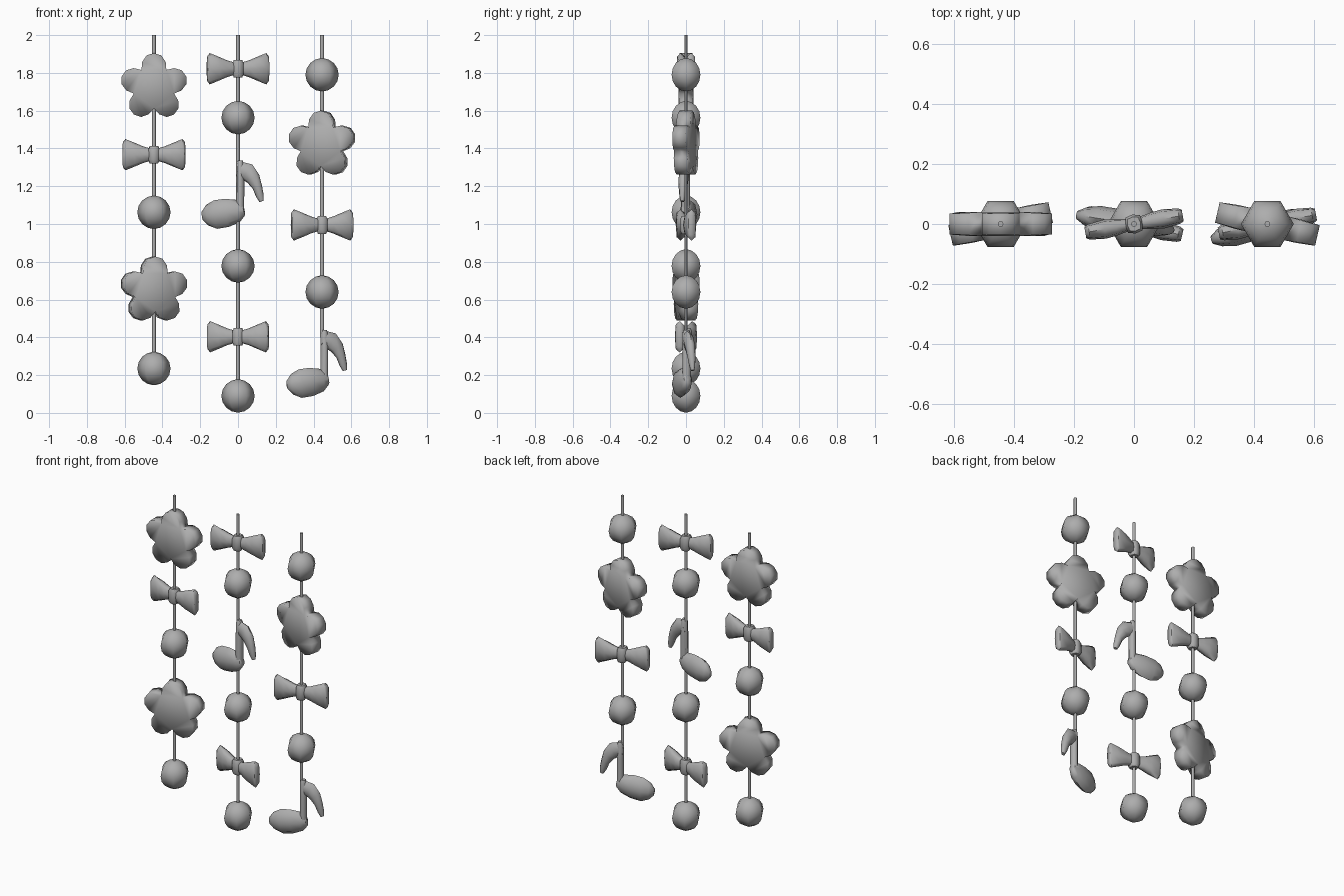
import bpy, bmesh, math
from math import sin, cos, pi, radians
from mathutils import Vector

if "Cube" in bpy.data.objects:
    bpy.data.objects.remove(bpy.data.objects["Cube"])

grey = bpy.data.materials.new("soft_grey")
grey.diffuse_color = (0.42, 0.42, 0.42, 1)
grey.use_nodes = True
grey.node_tree.nodes["Principled BSDF"].inputs["Base Color"].default_value = grey.diffuse_color


def finish(bm, name, x, z, yaw=0, angle=60):
    """Turn a bmesh into a smooth shaded object placed on its strand."""
    bmesh.ops.recalc_face_normals(bm, faces=bm.faces)
    me = bpy.data.meshes.new(name)
    bm.to_mesh(me)
    bm.free()
    me.materials.append(grey)
    ob = bpy.data.objects.new(name, me)
    bpy.context.collection.objects.link(ob)
    ob.location = (x, 0, z)
    ob.rotation_euler.z = radians(yaw)
    me.set_sharp_from_angle(angle=radians(angle))
    return ob


def sweep(bm, stations, n=8, power=1.0):
    """Skin rings along stations (x, z, half width in plane, half depth)."""
    pts = [Vector((s[0], 0, s[1])) for s in stations]
    shape = lambda v: math.copysign(abs(v) ** power, v) if abs(v) > 1e-6 else 0
    rings = []
    for i, (_, _, w, d) in enumerate(stations):
        t = (pts[min(i + 1, len(pts) - 1)] - pts[max(i - 1, 0)]).normalized()
        side = Vector((t.z, 0, -t.x))
        ring = []
        for k in range(n):
            a = 2 * pi * k / n
            p = pts[i] + side * w * shape(cos(a)) + Vector((0, d * shape(sin(a)), 0))
            ring.append(bm.verts.new(p))
        rings.append(ring)
    for a, b in zip(rings, rings[1:]):
        for k in range(n):
            j = (k + 1) % n
            bm.faces.new((a[k], a[j], b[j], b[k])).smooth = True
    for ring in (rings[0], rings[-1]):
        bm.faces.new(ring).smooth = True


def string(x, bottom):
    bm = bmesh.new()
    sweep(bm, [(0, 0, 0.01, 0.01), (0, 2 - bottom, 0.01, 0.01)], 6)
    finish(bm, "string", x, bottom)


def bead(x, z, r=0.088):
    bm = bmesh.new()
    prof = [max(0.02, i / 8) if i < 8 else 0.98 for i in range(9)]
    sweep(bm, [(0, -r * cos(pi * p), r * sin(pi * p), r * sin(pi * p)) for p in prof], 6)
    finish(bm, "bead", x, z, angle=80)


def bow(x, z, yaw):
    bm = bmesh.new()
    # two flared wings
    wing = [(0.02, 0.033, 0.02), (0.06, 0.045, 0.028), (0.10, 0.062, 0.032),
            (0.152, 0.083, 0.026), (0.165, 0.066, 0.02)]
    for s in (-1, 1):
        sweep(bm, [(s * px, 0, w, d) for px, w, d in wing], 8, 0.7)
    # centre knot
    sweep(bm, [(0, -0.047, 0.022, 0.024), (0, -0.03, 0.03, 0.032),
               (0, 0.03, 0.03, 0.032), (0, 0.047, 0.022, 0.024)], 8, 0.6)
    finish(bm, "bow", x, z, yaw)


def flower(x, z, yaw):
    bm = bmesh.new()
    # one petal outline: (angle from petal axis, radius, half depth)
    petal = [(-36, 0.112, 0.04), (-25, 0.147, 0.037), (-13, 0.172, 0.035),
             (0, 0.18, 0.035), (13, 0.172, 0.035), (25, 0.147, 0.037)]
    sides = []
    for s in (-1, 1):
        rim = []
        for k in range(5):
            for a, r, d in petal:
                t = radians(a + 72 * k)
                rim.append(bm.verts.new((r * sin(t), s * d, r * cos(t))))
        sides.append(rim)
        for k in range(5):
            loop = [rim[(6 * k + i) % 30] for i in range(7)]
            bm.faces.new(loop).smooth = True
        # flat centre
        bm.faces.new(rim[::6]).smooth = False
    a, b = sides
    for i in range(30):
        j = (i + 1) % 30
        bm.faces.new((a[i], a[j], b[j], b[i])).smooth = True
    finish(bm, "flower", x, z, yaw, 110)


def note(x, top, yaw):
    bm = bmesh.new()
    # rounded head
    sweep(bm, [(-0.192, -0.292, 0.022, 0.014), (-0.165, -0.288, 0.055, 0.03),
               (-0.12, -0.285, 0.076, 0.042), (-0.06, -0.276, 0.075, 0.042),
               (0.0, -0.266, 0.06, 0.034), (0.032, -0.26, 0.03, 0.02)])
    # stem
    sweep(bm, [(0.012, -0.28, 0.021, 0.024), (0.013, -0.1, 0.021, 0.024),
               (0.012, -0.02, 0.02, 0.022), (0.012, 0, 0.014, 0.015)])
    # curved flag
    sweep(bm, [(0.005, -0.045, 0.042, 0.02), (0.05, -0.06, 0.048, 0.027),
               (0.082, -0.095, 0.038, 0.027), (0.104, -0.14, 0.026, 0.023),
               (0.117, -0.185, 0.021, 0.017), (0.126, -0.215, 0.012, 0.01)])
    finish(bm, "music_note", x, top, yaw)


L, C, R = -0.445, 0, 0.445

# left strand
string(L, 0.24)
flower(L, 1.725, 0)
bow(L, 1.367, -5)
bead(L, 1.062)
flower(L, 0.648, 13)
bead(L, 0.235)

# centre strand
string(C, 0.09)
bow(C, 1.822, 10)
bead(C, 1.563)
note(C, 1.335, -9)
bead(C, 0.778)
bow(C, 0.403, -13)
bead(C, 0.09)

# right strand
string(R, 0.40)
bead(R, 1.79)
flower(R, 1.42, -13)
bow(R, 0.995, 11)
bead(R, 0.64)
note(R, 0.44, 16)
